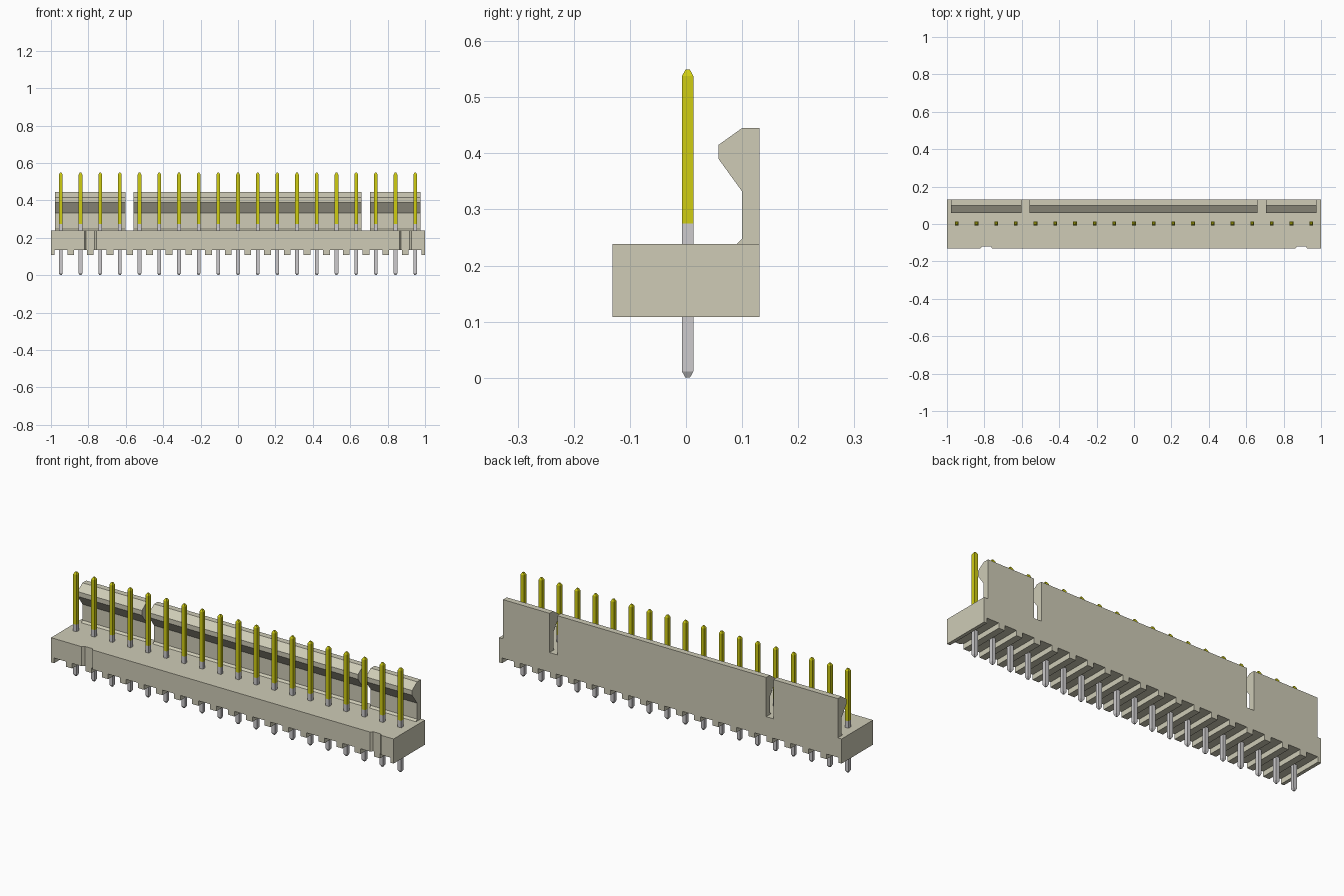
import bpy
import bmesh

cube = bpy.data.objects.get("Cube")
if cube:
    bpy.data.objects.remove(cube, do_unlink=True)


def material(name, rgb):
    m = bpy.data.materials.new(name)
    m.use_nodes = True
    m.diffuse_color = (*rgb, 1)
    m.node_tree.nodes["Principled BSDF"].inputs["Base Color"].default_value = (*rgb, 1)
    return m


IVORY = material("ivory plastic", (0.62, 0.60, 0.47))
GOLD = material("gold plating", (0.63, 0.61, 0.006))
TIN = material("tin plating", (0.61, 0.60, 0.61))


def finish(name, bm, mats):
    bmesh.ops.recalc_face_normals(bm, faces=bm.faces)
    me = bpy.data.meshes.new(name)
    bm.to_mesh(me)
    bm.free()
    for m in mats:
        me.materials.append(m)
    ob = bpy.data.objects.new(name, me)
    bpy.context.collection.objects.link(ob)
    return ob


def prism(bm, points, offset):
    """Extrude a closed outline of 3D points along offset."""
    face = bm.faces.new([bm.verts.new(p) for p in points])
    ext = bmesh.ops.extrude_face_region(bm, geom=[face], use_keep_orig=True)
    moved = [v for v in ext["geom"] if isinstance(v, bmesh.types.BMVert)]
    bmesh.ops.translate(bm, verts=moved, vec=offset)


COUNT = 19
PITCH = 2 / COUNT
Y = 0.131                      # half depth of the base
Z_LOW, Z_SLAB, Z_TOP = 0.108, 0.135, 0.238
NOTCH_TEETH = (2, COUNT - 1)   # teeth that sit behind the front notches
NOTCH_DEPTH = 0.012

# Base slab with two shallow tapered notches in its front
outline = [(-1, -Y)]
for i in NOTCH_TEETH:
    c = -1 + i * PITCH
    outline += [(c - 0.032, -Y), (c - 0.022, -Y + NOTCH_DEPTH),
                (c + 0.022, -Y + NOTCH_DEPTH), (c + 0.032, -Y)]
outline += [(1, -Y), (1, Y), (-1, Y)]
bm = bmesh.new()
prism(bm, [(x, y, Z_SLAB) for x, y in outline], (0, 0, Z_TOP - Z_SLAB))
finish("base_slab", bm, [IVORY])

# Ribs under the slab, between the pins
bm = bmesh.new()
for i in range(COUNT + 1):
    c = -1 + i * PITCH
    x0, x1 = max(-1, c - 0.018), min(1, c + 0.018)
    front = -Y + (NOTCH_DEPTH if i in NOTCH_TEETH else 0)
    prism(bm, [(x0, front, Z_LOW), (x1, front, Z_LOW), (x1, Y, Z_LOW), (x0, Y, Z_LOW)],
          (0, 0, Z_SLAB - Z_LOW))
finish("base_ribs", bm, [IVORY])

# Hooked locking wall at the back, in three lengths
hook = [(Y, Z_TOP), (Y, 0.445), (0.1, 0.445), (0.058, 0.415), (0.058, 0.39),
        (0.1, 0.332), (0.1, 0.248), (0.09, Z_TOP)]
for name, x0, x1 in (("right", -0.978, -0.602), ("middle", -0.56, 0.66),
                     ("left", 0.705, 0.976)):
    bm = bmesh.new()
    prism(bm, [(x0, y, z) for y, z in hook], (x1 - x0, 0, 0))
    finish("locking_wall_" + name, bm, [IVORY])

# Square pins with tapered ends: tin below, gold above
Z_GOLD = 0.275
sections = [(0, 0.004), (0.011, 0.01), (Z_GOLD, 0.01), (0.538, 0.01), (0.549, 0.004)]
bm = bmesh.new()
rings = [[bm.verts.new((sx * h, sy * h, z)) for sx, sy in ((-1, -1), (1, -1), (1, 1), (-1, 1))]
         for z, h in sections]
bm.faces.new(rings[0])
bm.faces.new(rings[-1])
for a, b in zip(rings, rings[1:]):
    for k in range(4):
        n = (k + 1) % 4
        bm.faces.new((a[k], a[n], b[n], b[k]))
for f in bm.faces:
    f.material_index = 1 if f.calc_center_median().z > Z_GOLD else 0
pins = finish("pins", bm, [TIN, GOLD])
pins.location = (-1 + PITCH / 2, 0.003, 0)
row = pins.modifiers.new("row", "ARRAY")
row.count = COUNT
row.use_relative_offset = False
row.use_constant_offset = True
row.constant_offset_displace = (PITCH, 0, 0)
